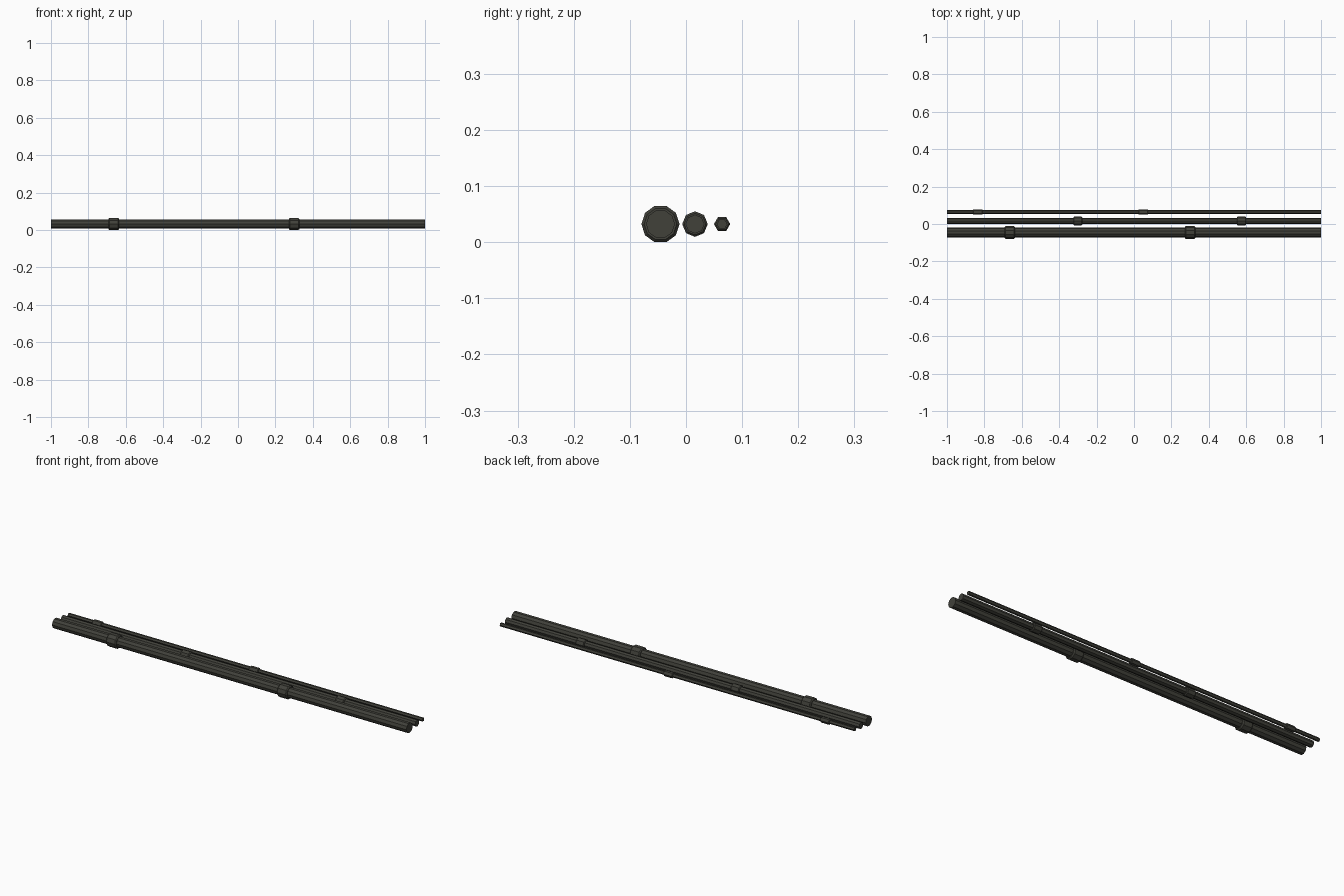
import bpy, bmesh, math

if "Cube" in bpy.data.objects:
    bpy.data.objects.remove(bpy.data.objects["Cube"])

mat = bpy.data.materials.new("dark grey olive")
mat.diffuse_color = (0.052, 0.052, 0.042, 1)
mat.use_nodes = True
mat.node_tree.nodes["Principled BSDF"].inputs["Base Color"].default_value = mat.diffuse_color


def lathe_x(name, profile, sides, y, z, x0=0.0):
    """Faceted solid around the x axis from (x, radius) points, capped at both ends."""
    bm = bmesh.new()
    rings = []
    for x, r in profile:
        rings.append([bm.verts.new((x, r * math.cos(2 * math.pi * i / sides),
                                    r * math.sin(2 * math.pi * i / sides)))
                      for i in range(sides)])
    for a, b in zip(rings, rings[1:]):
        for i in range(sides):
            j = (i + 1) % sides
            bm.faces.new((a[i], a[j], b[j], b[i]))
    bm.faces.new(rings[0])
    bm.faces.new(rings[-1])
    bmesh.ops.recalc_face_normals(bm, faces=bm.faces)
    me = bpy.data.meshes.new(name)
    bm.to_mesh(me)
    bm.free()
    me.materials.append(mat)
    ob = bpy.data.objects.new(name, me)
    ob.location = (x0, y, z)
    bpy.context.collection.objects.link(ob)


# name, sides, y centre, pipe radius, collar radius, collar half length, collar positions
PIPES = [
    ("large", 10, -0.0455, 0.0257, 0.0340, 0.028, (-0.664, 0.30)),
    ("medium", 8, 0.0160, 0.0168, 0.0228, 0.024, (-0.30, 0.575)),
    ("small", 6, 0.0643, 0.0095, 0.0145, 0.026, (-0.835, 0.05)),
]
Z = 0.0324

for name, sides, y, r, rc, h, spots in PIPES:
    # long straight pipe
    lathe_x(name + "_pipe", [(-1, r), (1, r)], sides, y, Z)
    # coupling collars with chamfered ends
    c = (rc - r) * 0.6
    for k, x in enumerate(spots):
        lathe_x(f"{name}_collar_{k + 1}",
                [(-h, rc - c), (-h + c, rc), (h - c, rc), (h, rc - c)],
                sides, y, Z, x)
